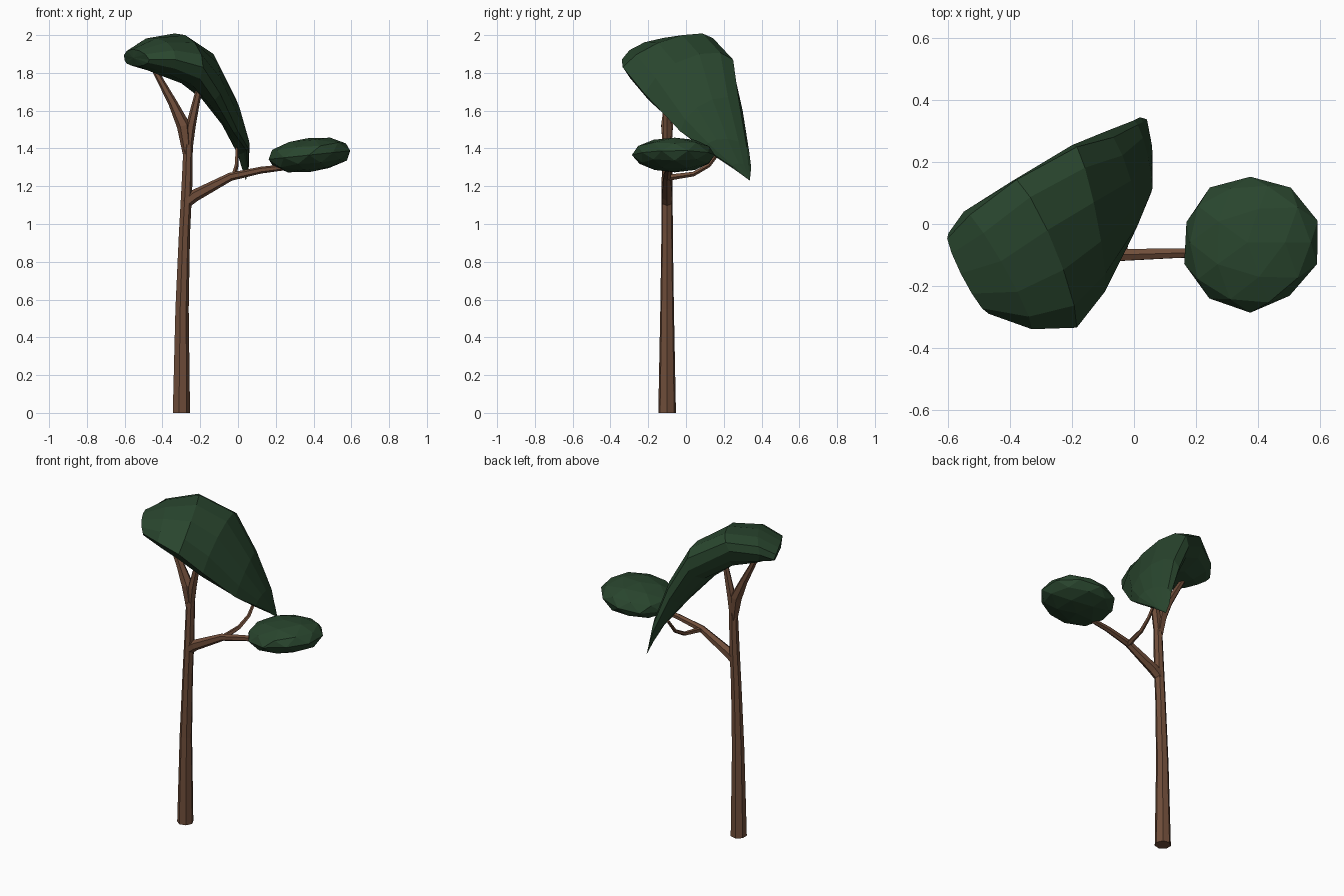
import bpy, bmesh, math, random
from mathutils import Vector, Matrix

if "Cube" in bpy.data.objects:
    bpy.data.objects.remove(bpy.data.objects["Cube"])

random.seed(4)

def material(name, color):
    m = bpy.data.materials.new(name)
    m.diffuse_color = (*color, 1)
    m.use_nodes = True
    m.node_tree.nodes["Principled BSDF"].inputs["Base Color"].default_value = m.diffuse_color
    return m

bark = material("bark", (0.16, 0.075, 0.042))
leaf = material("leaf", (0.022, 0.06, 0.027))

def finish(name, bm, mat):
    bmesh.ops.recalc_face_normals(bm, faces=bm.faces)
    me = bpy.data.meshes.new(name)
    bm.to_mesh(me)
    bm.free()
    me.materials.append(mat)
    ob = bpy.data.objects.new(name, me)
    bpy.context.collection.objects.link(ob)
    return ob

def loft(name, rings, mat, start=None, end=None):
    """Skin closed rings; each end is a flat cap or a fan to a point."""
    bm = bmesh.new()
    vr = [[bm.verts.new(p) for p in r] for r in rings]
    n = len(vr[0])
    for a, b in zip(vr, vr[1:]):
        for i in range(n):
            j = (i + 1) % n
            bm.faces.new((a[i], a[j], b[j], b[i]))
    for ring, tip in ((vr[0], start), (vr[-1], end)):
        if tip is None:
            bm.faces.new(ring)
        else:
            t = bm.verts.new(tip)
            for i in range(n):
                bm.faces.new((ring[i], ring[(i + 1) % n], t))
    return finish(name, bm, mat)

def limb(name, path, sides=6):
    """Tapered tube through (x, y, z, radius) points."""
    pts = [Vector(p[:3]) for p in path]
    rings = []
    for k, p in enumerate(pts):
        d = pts[min(k + 1, len(pts) - 1)] - pts[max(k - 1, 0)]
        q = Vector((0, 0, 1)).rotation_difference(d.normalized())
        ring = []
        for i in range(sides):
            a = math.tau * i / sides
            v = p + q @ Vector((math.cos(a), math.sin(a), 0)) * path[k][3]
            if p.z == 0:
                v.z = 0
            ring.append(v)
        rings.append(ring)
    return loft(name, rings, bark)

# Trunk and its upper fork
limb("trunk", [(-.302, -.1, 0, .048), (-.298, -.1, .55, .037), (-.285, -.1, .95, .031),
               (-.272, -.1, 1.2, .030), (-.265, -.1, 1.42, .026)], 7)
limb("left_fork", [(-.268, -.1, 1.37, .024), (-.288, -.1, 1.52, .036),
                   (-.345, -.095, 1.64, .024), (-.46, -.08, 1.85, .013)])
limb("right_fork", [(-.268, -.1, 1.37, .024), (-.25, -.1, 1.52, .026),
                    (-.205, -.1, 1.72, .016)])

# Side branch and its twig
limb("side_branch", [(-.28, -.1, 1.11, .03), (-.23, -.1, 1.15, .032), (-.04, -.1, 1.25, .022),
                     (.12, -.095, 1.285, .018), (.33, -.09, 1.31, .014)])
limb("twig", [(-.04, -.1, 1.245, .017), (-.02, .04, 1.265, .013),
              (-.008, .12, 1.31, .011), (-.005, .19, 1.40, .009)], 5)

# Large drooping canopy: each station is back rim, crown, front rim, underside
stations = [
    ((-.60, -.03, 1.865), (-.56, -.16, 1.925), (-.47, -.29, 1.87), (-.53, -.17, 1.835)),
    ((-.55, .04, 1.91), (-.43, -.12, 1.985), (-.33, -.34, 1.87), (-.42, -.13, 1.79)),
    ((-.40, .135, 1.93), (-.28, -.02, 2.0), (-.185, -.335, 1.83), (-.30, -.08, 1.745)),
    ((-.20, .255, 1.80), (-.13, .07, 1.90), (-.095, -.22, 1.69), (-.19, .0, 1.66)),
    ((-.09, .30, 1.60), (-.01, .14, 1.66), (.0, -.03, 1.49), (-.08, .13, 1.52)),
    ((.0, .335, 1.38), (.045, .22, 1.45), (.055, .10, 1.40), (.015, .2, 1.37)),
    ((.02, .345, 1.30), (.05, .28, 1.32), (.055, .25, 1.30), (.035, .28, 1.29)),
]
rings = []
for s in stations:
    p = [Vector(v) for v in s]
    c = (p[0] + p[2]) / 2
    ring = []
    for k in range(4):
        for i in range(3):
            a = math.pi / 2 * i / 3
            ring.append(c + (p[k] - c) * math.cos(a) + (p[(k + 1) % 4] - c) * math.sin(a))
    rings.append(ring)
loft("large_canopy", rings, leaf, (-.555, -.165, 1.88), (.042, .338, 1.23))

# Small leaf clump at the end of the side branch
bm = bmesh.new()
bmesh.ops.create_icosphere(bm, subdivisions=2, radius=1)
for v in bm.verts:
    v.co *= random.uniform(.96, 1.04)
bmesh.ops.transform(bm, verts=bm.verts, matrix=(
    Matrix.Translation((.376, -.06, 1.365)) @ Matrix.Rotation(math.radians(-6), 4, 'Y')
    @ Matrix.Diagonal((.224, .22, .091, 1))))
finish("small_canopy", bm, leaf)
